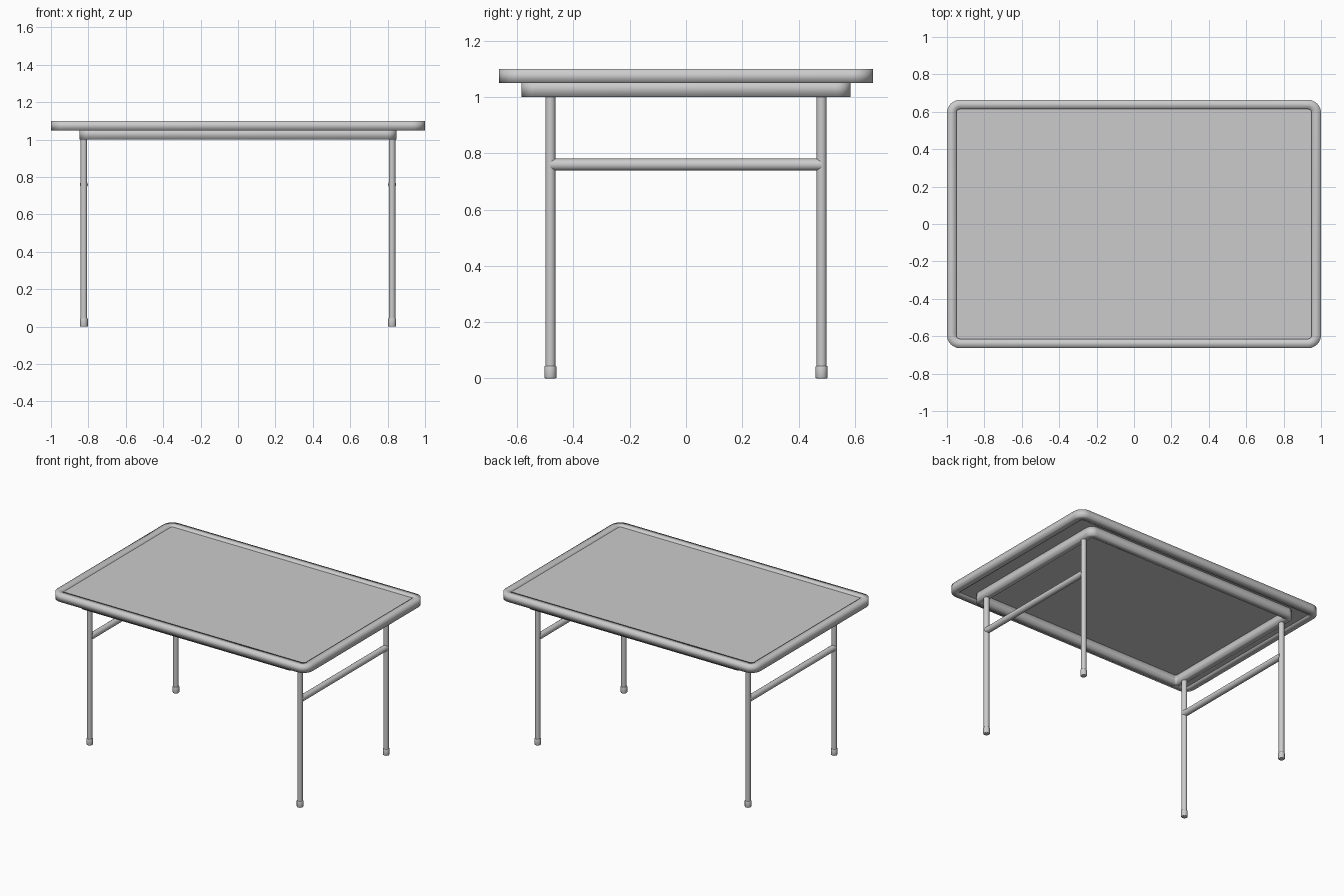
import bpy, bmesh, math
from mathutils import Matrix

if "Cube" in bpy.data.objects:
    bpy.data.objects.remove(bpy.data.objects["Cube"])


def outline(hx, hy, r, n=6):
    """Rounded rectangle as a counter-clockwise list of xy points."""
    pts = []
    for i, (sx, sy) in enumerate([(1, 1), (-1, 1), (-1, -1), (1, -1)]):
        for k in range(n + 1):
            a = math.pi / 2 * (i + k / n)
            pts.append((sx * (hx - r) + r * math.cos(a), sy * (hy - r) + r * math.sin(a)))
    return pts


def finish(bm, name, smooth=None):
    bmesh.ops.recalc_face_normals(bm, faces=bm.faces)
    me = bpy.data.meshes.new(name)
    bm.to_mesh(me)
    bm.free()
    ob = bpy.data.objects.new(name, me)
    bpy.context.collection.objects.link(ob)
    bpy.ops.object.select_all(action='DESELECT')
    ob.select_set(True)
    bpy.context.view_layer.objects.active = ob
    if smooth is None:
        bpy.ops.object.shade_smooth()
    else:
        bpy.ops.object.shade_smooth_by_angle(angle=math.radians(smooth))
    return ob


def frame(name, hx, hy, r, width, z0, z1):
    """Rounded rectangular ring with a square section."""
    bm = bmesh.new()
    outer = outline(hx, hy, r)
    inner = outline(hx - width, hy - width, max(r - width, 0.012))
    loops = [[bm.verts.new((x, y, z)) for x, y in pts]
             for pts, z in [(outer, z0), (outer, z1), (inner, z1), (inner, z0)]]
    n = len(outer)
    for j in range(4):
        a, b = loops[j], loops[(j + 1) % 4]
        for i in range(n):
            k = (i + 1) % n
            bm.faces.new((a[i], a[k], b[k], b[i]))
    return finish(bm, name)


def panel(name, hx, hy, r, z0, z1):
    bm = bmesh.new()
    face = bm.faces.new([bm.verts.new((x, y, z0)) for x, y in outline(hx, hy, r)])
    ext = bmesh.ops.extrude_face_region(bm, geom=[face], use_keep_orig=True)
    verts = [v for v in ext['geom'] if isinstance(v, bmesh.types.BMVert)]
    bmesh.ops.translate(bm, verts=verts, vec=(0, 0, z1 - z0))
    return finish(bm, name, 40)


def rod(name, r, length, centre, sides, along_y=False, bevel=0.0):
    bm = bmesh.new()
    bmesh.ops.create_cone(bm, cap_ends=True, segments=sides, radius1=r, radius2=r, depth=length)
    if bevel:
        rims = [e for e in bm.edges if any(len(f.verts) > 4 for f in e.link_faces)]
        bmesh.ops.bevel(bm, geom=rims, offset=bevel, segments=2, affect='EDGES', profile=0.5)
    if along_y:
        bm.transform(Matrix.Rotation(math.pi / 2, 4, 'X'))
    bm.transform(Matrix.Translation(centre))
    return finish(bm, name, 50)


# Tabletop: raised rim around a slightly recessed panel
frame("tabletop_rim", 1.0, 0.664, 0.07, 0.05, 1.05, 1.10)
panel("tabletop_panel", 0.96, 0.624, 0.03, 1.06, 1.09)

# Open support frame under the top
frame("support_frame", 0.848, 0.585, 0.05, 0.045, 1.0, 1.062)

# Legs, feet and the crossbar of each leg pair
LX, LY = 0.824, 0.482
for sx, side in ((-1, "left"), (1, "right")):
    for sy, end in ((-1, "front"), (1, "back")):
        rod(f"{end}_{side}_leg", 0.018, 1.0, (sx * LX, sy * LY, 0.52), 16)
        rod(f"{end}_{side}_foot", 0.0215, 0.045, (sx * LX, sy * LY, 0.0225), 12, bevel=0.004)
    rod(f"{side}_crossbar", 0.0215, 2 * LY, (sx * LX, 0, 0.76), 16, along_y=True)
